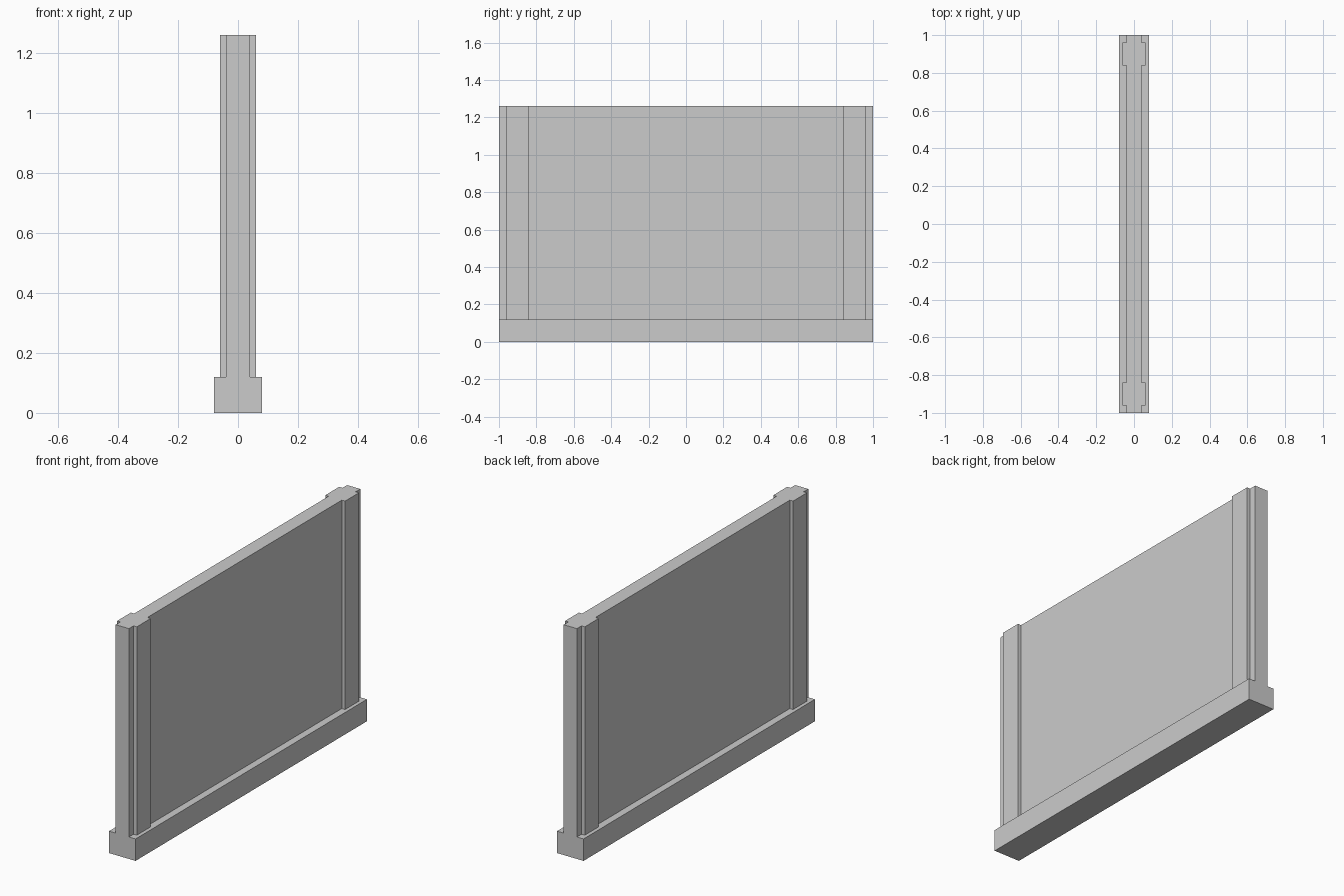
import bpy, bmesh

if "Cube" in bpy.data.objects:
    bpy.data.objects.remove(bpy.data.objects["Cube"])


def extrude_plan(name, plan, z0, z1):
    """Extrude a closed counter-clockwise plan outline from z0 to z1."""
    bm = bmesh.new()
    face = bm.faces.new([bm.verts.new((x, y, z0)) for x, y in plan])
    result = bmesh.ops.extrude_face_region(bm, geom=[face], use_keep_orig=True)
    top = [v for v in result["geom"] if isinstance(v, bmesh.types.BMVert)]
    bmesh.ops.translate(bm, verts=top, vec=(0, 0, z1 - z0))
    bmesh.ops.recalc_face_normals(bm, faces=bm.faces)
    mesh = bpy.data.meshes.new(name)
    bm.to_mesh(mesh)
    bm.free()
    obj = bpy.data.objects.new(name, mesh)
    bpy.context.collection.objects.link(obj)
    return obj


HALF_LENGTH = 1.0
BASE_HALF, WALL_HALF, PILASTER_HALF = 0.08, 0.04, 0.06
BASE_TOP, WALL_TOP = 0.12, 1.26
PILASTER_IN, PILASTER_OUT = 0.84, 0.96

# Plinth along the foot of the wall
base_side = [(BASE_HALF, -HALF_LENGTH), (BASE_HALF, HALF_LENGTH)]
extrude_plan("base_plinth", base_side + [(-x, -y) for x, y in base_side],
             0, BASE_TOP)

# Wall panel with a raised pilaster near each end, on both sides
quarter = [(WALL_HALF, PILASTER_IN), (PILASTER_HALF, PILASTER_IN),
           (PILASTER_HALF, PILASTER_OUT), (WALL_HALF, PILASTER_OUT),
           (WALL_HALF, HALF_LENGTH)]
wall_side = [(x, -y) for x, y in reversed(quarter)] + quarter
extrude_plan("wall_panel", wall_side + [(-x, -y) for x, y in wall_side],
             BASE_TOP, WALL_TOP)
